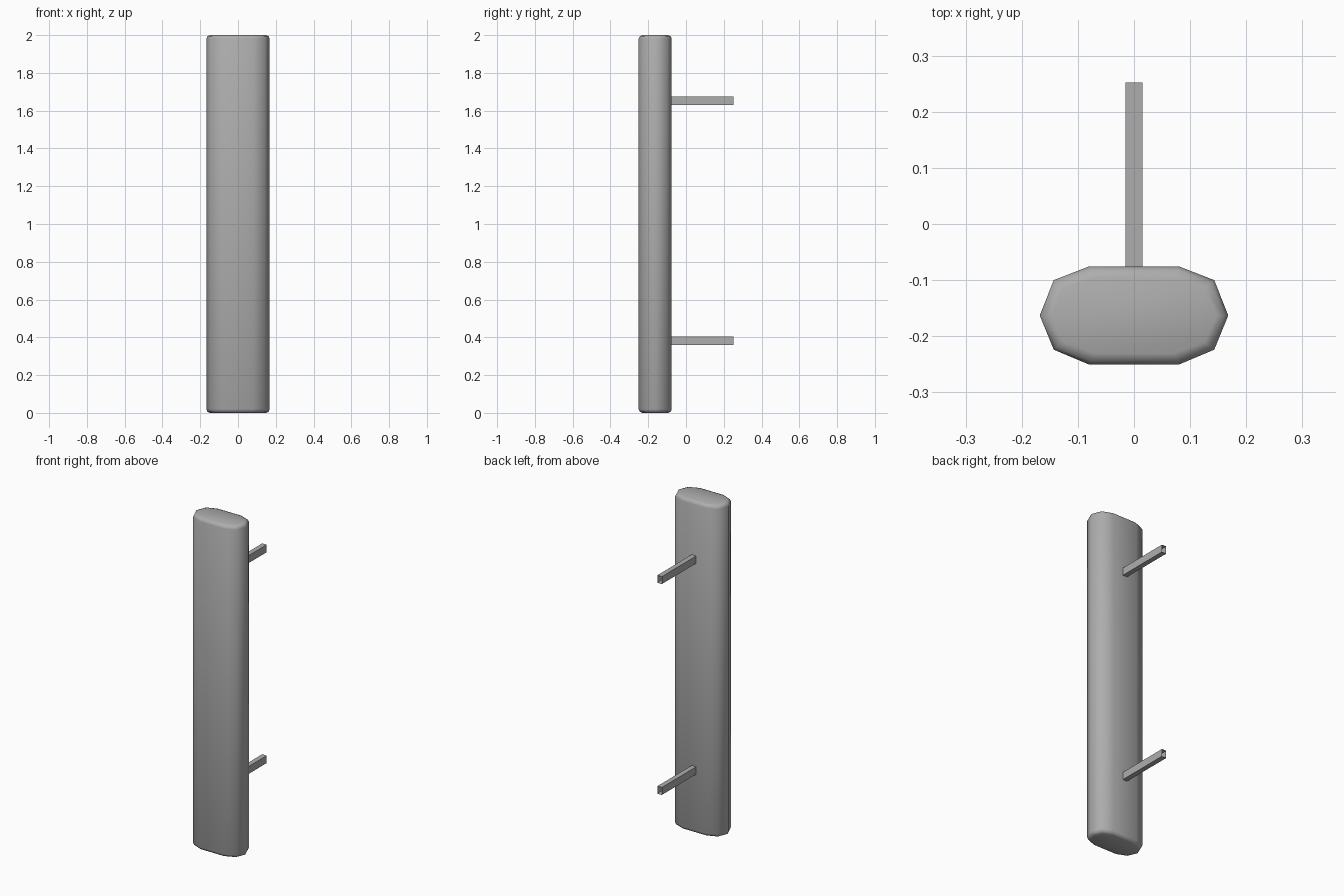
import bpy
import bmesh

cube = bpy.data.objects.get("Cube")
if cube:
    bpy.data.objects.remove(cube, do_unlink=True)

GREY = (0.42, 0.42, 0.42, 1.0)
metal = bpy.data.materials.new("brushed grey")
metal.use_nodes = True
metal.diffuse_color = GREY
metal.node_tree.nodes["Principled BSDF"].inputs["Base Color"].default_value = GREY


def finish(name, bm, smooth):
    """Turn a bmesh into a named object with the shared material."""
    bmesh.ops.recalc_face_normals(bm, faces=bm.faces)
    mesh = bpy.data.meshes.new(name)
    bm.to_mesh(mesh)
    bm.free()
    mesh.materials.append(metal)
    for poly in mesh.polygons:
        poly.use_smooth = smooth
    obj = bpy.data.objects.new(name, mesh)
    bpy.context.scene.collection.objects.link(obj)
    return obj


def loft(bm, rings):
    """Join consecutive closed rings of points with quads."""
    loops = [[bm.verts.new(p) for p in ring] for ring in rings]
    for a, b in zip(loops, loops[1:]):
        for i in range(len(a)):
            j = (i + 1) % len(a)
            bm.faces.new((a[i], a[j], b[j], b[i]))
    return loops


# Handle grip: ten-sided oval column with softened ends
CENTRE_Y, HALF_X, HALF_Y = -0.163, 0.168, 0.0875
half = [(0.08, -0.0875), (0.143, -0.061), (0.168, 0), (0.143, 0.063), (0.08, 0.0875)]
outline = half + [(-x, y) for x, y in reversed(half)]


def grip_ring(z, inset):
    sx, sy = 1 - inset / HALF_X, 1 - inset / HALF_Y
    return [(x * sx, CENTRE_Y + y * sy, z) for x, y in outline]


ends = [(0, 0.02), (0.006, 0.006), (0.02, 0)]
levels = ends + [(2 - z, inset) for z, inset in reversed(ends)]
bm = bmesh.new()
loops = loft(bm, [grip_ring(z, inset) for z, inset in levels])
bm.faces.new(loops[0])
bm.faces.new(loops[-1])
finish("handle_grip", bm, True)

# Mounting posts: square tubes with open ends, reaching backwards
for name, z in (("lower_post", 0.382), ("upper_post", 1.652)):
    corners = [(-0.015, -0.0225), (0.015, -0.0225), (0.015, 0.0225), (-0.015, 0.0225)]
    bm = bmesh.new()
    loft(bm, [[(x, y, z + dz) for x, dz in corners] for y in (-0.076, 0.252)])
    finish(name, bm, False)
